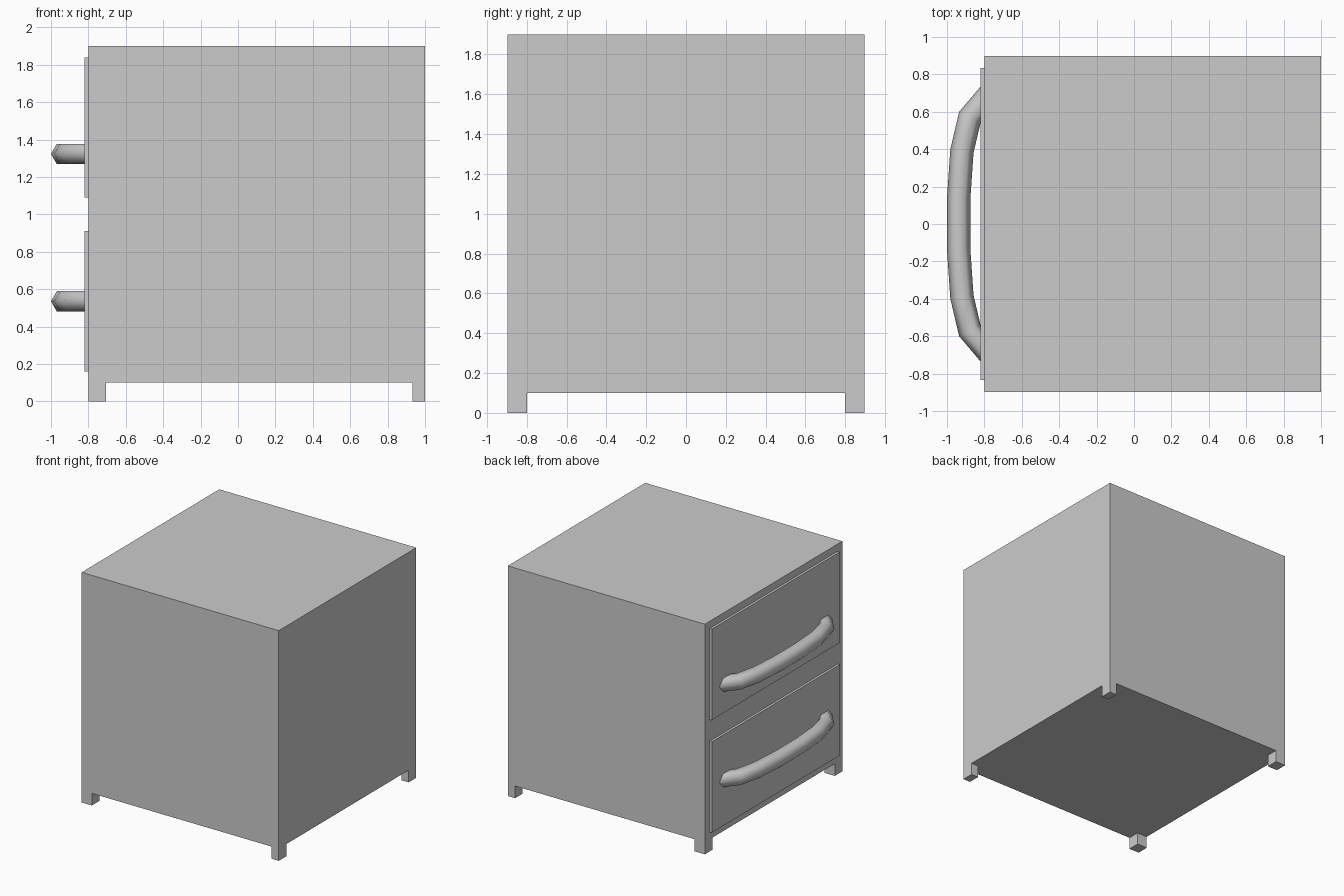
import bpy, bmesh
from math import cos, sin, pi
from mathutils import Vector

if "Cube" in bpy.data.objects:
    bpy.data.objects.remove(bpy.data.objects["Cube"])


def add_object(name, bm):
    bmesh.ops.recalc_face_normals(bm, faces=bm.faces)
    mesh = bpy.data.meshes.new(name)
    bm.to_mesh(mesh)
    bm.free()
    obj = bpy.data.objects.new(name, mesh)
    bpy.context.collection.objects.link(obj)
    return obj


def box(name, lo, hi):
    bm = bmesh.new()
    bmesh.ops.create_cube(bm, size=1)
    for v in bm.verts:
        v.co = Vector([(a + b) / 2 + c * (b - a) for a, b, c in zip(lo, hi, v.co)])
    return add_object(name, bm)


def handle(name, z, radius=0.0625, sides=6):
    # Bowed bar: hexagon swept along a mirrored path with mitred joints
    half = [(-0.9375, 0.135), (-0.92, 0.39), (-0.8775, 0.571), (-0.768, 0.70)]
    path = [Vector((x, -y)) for x, y in reversed(half)] + [Vector(p) for p in half]
    bm = bmesh.new()
    rings = []
    for i, p in enumerate(path):
        d1 = (p - path[max(i - 1, 0)]).normalized()
        d2 = (path[min(i + 1, len(path) - 1)] - p).normalized()
        t = (d1 + d2).normalized()
        stretch = 1 / t.dot(d2 if d2.length else d1)
        side = Vector((-t.y, t.x)) * stretch
        ring = []
        for k in range(sides):
            a = 2 * pi * k / sides
            q = p + side * radius * cos(a)
            ring.append(bm.verts.new((q.x, q.y, z + radius * sin(a))))
        rings.append(ring)
    for r, s in zip(rings, rings[1:]):
        for k in range(sides):
            n = (k + 1) % sides
            bm.faces.new((r[k], r[n], s[n], s[k]))
    bm.faces.new(rings[0])
    bm.faces.new(rings[-1])
    for f in bm.faces:
        f.smooth = len(f.verts) == 4
    return add_object(name, bm)


# Cabinet body
W = 0.897
box("cabinet_body", (-0.8, -W, 0.1), (1, W, 1.9))

# Four corner feet
for x_name, x0, x1 in (("drawer_side", -0.8, -0.707), ("rear", 0.933, 1)):
    for y_name, y0, y1 in (("near", -W, -0.798), ("far", 0.798, W)):
        box(f"foot_{x_name}_{y_name}", (x0, y0, 0), (x1, y1, 0.1))

# Two drawer fronts with handles
for label, z0, z1, hz in (("lower", 0.16, 0.91, 0.535), ("upper", 1.09, 1.84, 1.323)):
    box(f"{label}_drawer_front", (-0.82, -0.835, z0), (-0.8, 0.835, z1))
    handle(f"{label}_drawer_handle", hz)
